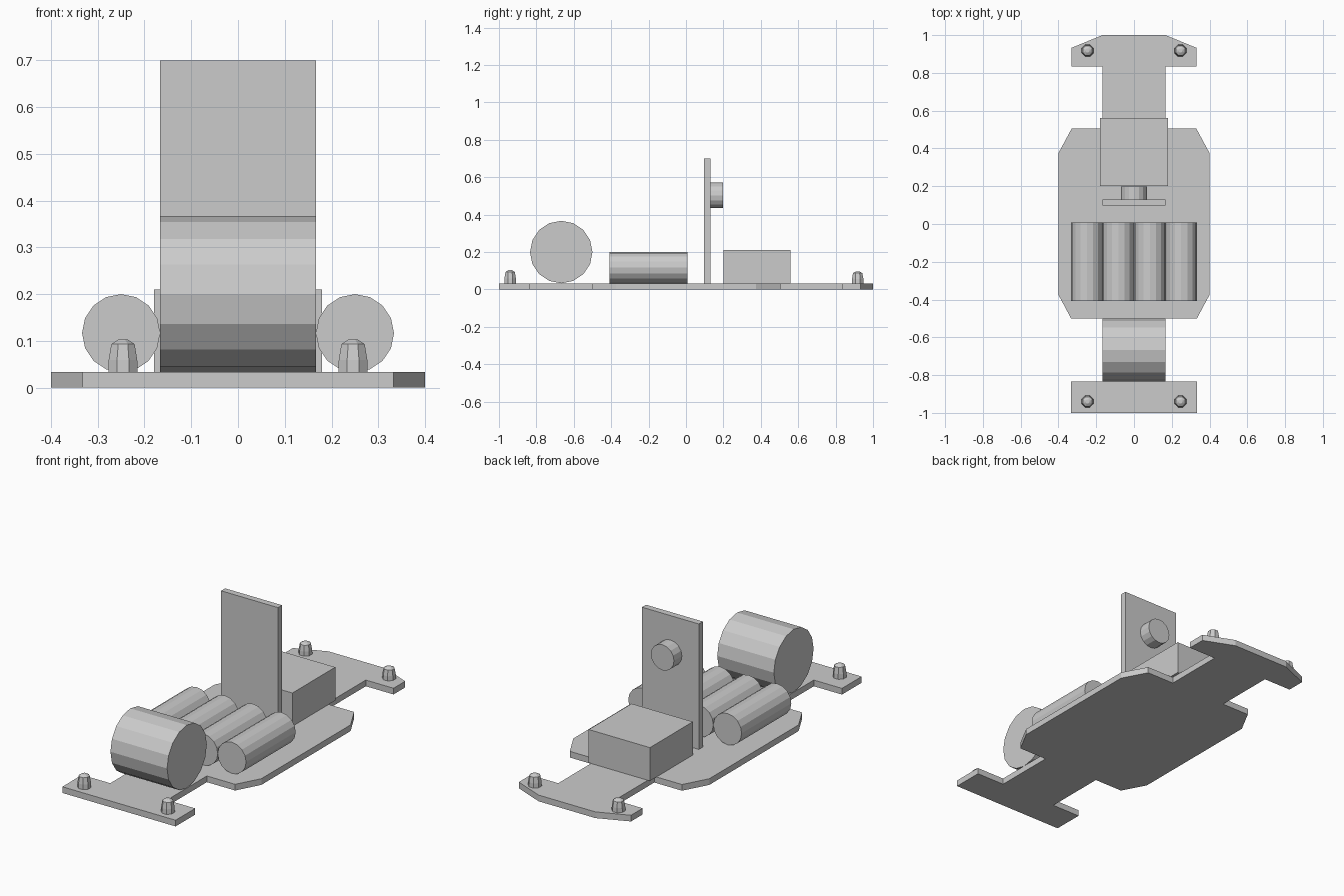
import bpy, bmesh
from math import pi, cos, sin
from mathutils import Matrix

if "Cube" in bpy.data.objects:
    bpy.data.objects.remove(bpy.data.objects["Cube"])

T = 0.033  # board thickness


def finish(name, bm):
    bmesh.ops.recalc_face_normals(bm, faces=bm.faces)
    me = bpy.data.meshes.new(name)
    bm.to_mesh(me)
    bm.free()
    ob = bpy.data.objects.new(name, me)
    bpy.context.collection.objects.link(ob)
    return ob


def box(name, x, y0, y1, z0, z1):
    bm = bmesh.new()
    m = Matrix.Translation((0, (y0 + y1) / 2, (z0 + z1) / 2)) @ Matrix.Diagonal((2 * x, y1 - y0, z1 - z0, 1))
    bmesh.ops.create_cube(bm, size=1, matrix=m)
    return finish(name, bm)


def cylinder(name, axis, centre, r, length, sides=16):
    bm = bmesh.new()
    rot = Matrix.Rotation(pi / 2, 4, 'Y' if axis == 'X' else 'X')
    bmesh.ops.create_cone(bm, cap_ends=True, segments=sides, radius1=r, radius2=r,
                          depth=length, matrix=Matrix.Translation(centre) @ rot)
    return finish(name, bm)


def peg(name, x, y, top, sides=8):
    # stacked rings: tapering shaft with a blunt domed tip
    h = top - T
    bm = bmesh.new()
    rings = []
    for r, f in ((0.034, 0), (0.033, 0.38), (0.027, 0.86), (0.011, 1)):
        rings.append([bm.verts.new((x + r * cos(2 * pi * (i + .5) / sides),
                                    y + r * sin(2 * pi * (i + .5) / sides), T + h * f))
                      for i in range(sides)])
    for a, b in zip(rings, rings[1:]):
        for i in range(sides):
            j = (i + 1) % sides
            bm.faces.new((a[i], a[j], b[j], b[i]))
    bm.faces.new(rings[0])
    bm.faces.new(rings[-1])
    return finish(name, bm)


# Chassis board: mirrored half outline, extruded upward
half = [(0.167, 1), (0.33, 0.933), (0.33, 0.835), (0.167, 0.835), (0.167, 0.505), (0.33, 0.505),
        (0.4, 0.375), (0.4, -0.375), (0.333, -0.5), (0.167, -0.5), (0.167, -0.835),
        (0.333, -0.835), (0.333, -1)]
outline = half + [(-x, y) for x, y in reversed(half)]
bm = bmesh.new()
face = bm.faces.new([bm.verts.new((x, y, 0)) for x, y in outline])
ext = bmesh.ops.extrude_face_region(bm, geom=[face], use_keep_orig=True)
bmesh.ops.translate(bm, vec=(0, 0, T), verts=[v for v in ext['geom'] if isinstance(v, bmesh.types.BMVert)])
finish("chassis_board", bm)

# Front motor drum
cylinder("motor_drum", 'X', (0, -0.667, 0.2), 0.167, 0.333)

# Row of four batteries
for i in range(4):
    cylinder(f"battery_{i + 1}", 'Y', (-0.25 + i * 0.1667, -0.2, T + 0.0835), 0.0835, 0.417)

# Upright panel with round knob
box("upright_panel", 0.167, 0.097, 0.131, T, 0.7)
cylinder("panel_knob", 'Y', (0, 0.164, 0.503), 0.068, 0.068)

# Rear component block
box("rear_block", 0.18, 0.2, 0.56, T, 0.21)

# Corner pegs
for side, s in (("left", -1), ("right", 1)):
    peg(f"front_peg_{side}", s * 0.246, -0.94, 0.103)
    peg(f"rear_peg_{side}", s * 0.246, 0.918, 0.096)
